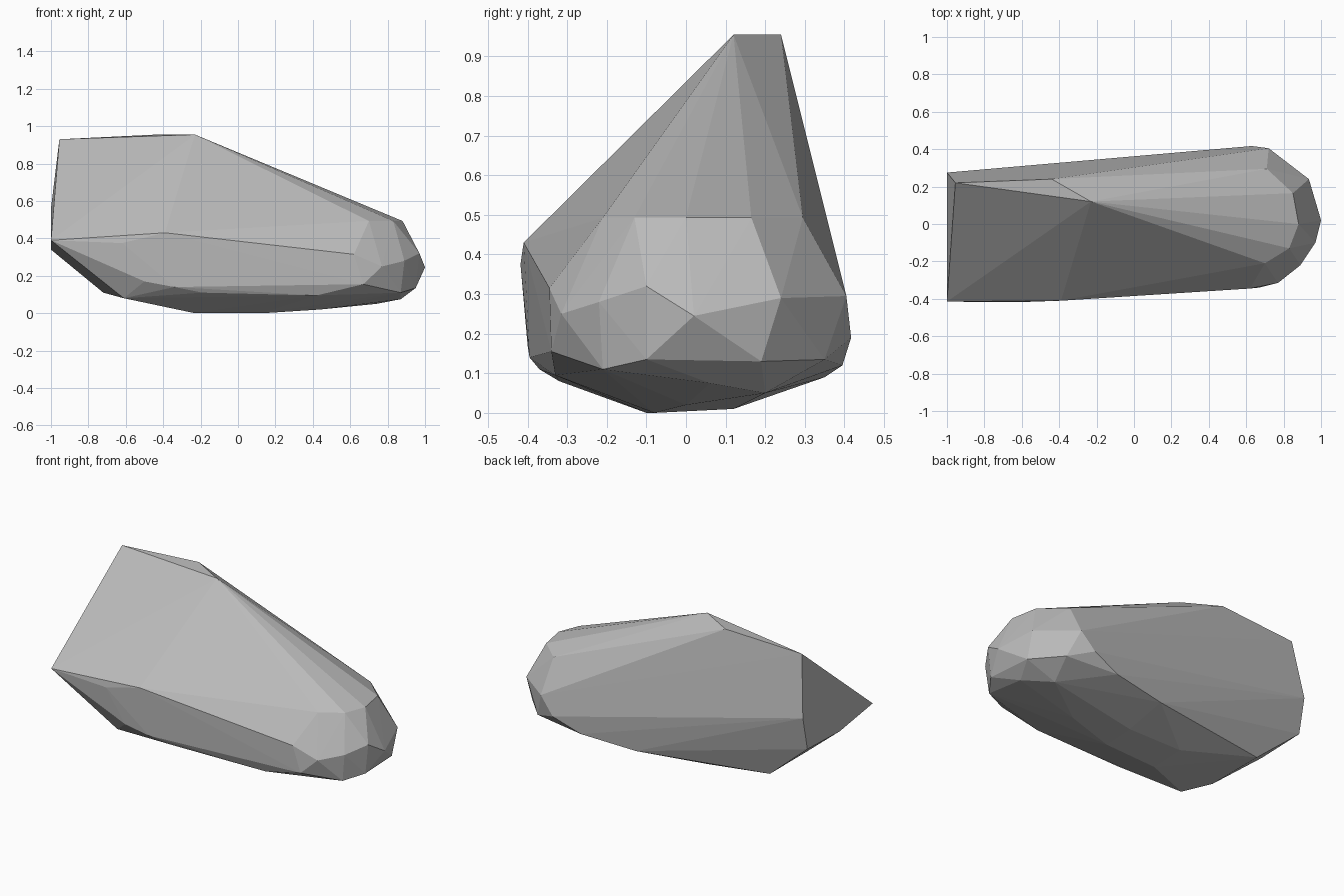
import bpy
import bmesh
from mathutils import Vector

# Remove the default object
default_cube = bpy.data.objects.get("Cube")
if default_cube:
    bpy.data.objects.remove(default_cube, do_unlink=True)

CENTI = 0.01  # corner positions below are in hundredths of a unit


def stone_material(name, color):
    material = bpy.data.materials.new(name)
    material.use_nodes = True
    material.diffuse_color = color
    shader = next(n for n in material.node_tree.nodes if n.type == "BSDF_PRINCIPLED")
    shader.inputs["Base Color"].default_value = color
    shader.inputs["Roughness"].default_value = 1
    return material


def level(height, *corners):
    """Band of corners that all lie at the same height."""
    return [(x, y, height) for x, y in corners]


def chiselled_block(name, bands, material):
    """Wrap the bands of chipped corners in one faceted, flat-shaded shell."""
    bm = bmesh.new()
    for band in bands:
        for corner in band:
            bm.verts.new(Vector(corner) * CENTI)
    bmesh.ops.convex_hull(bm, input=bm.verts[:], use_existing_faces=False)
    loose = [vert for vert in bm.verts if not vert.link_faces]
    bmesh.ops.delete(bm, geom=loose, context="VERTS")
    bmesh.ops.recalc_face_normals(bm, faces=bm.faces[:])
    for face in bm.faces:
        face.smooth = False
    mesh = bpy.data.meshes.new(name)
    bm.to_mesh(mesh)
    bm.free()
    mesh.materials.append(material)
    rock = bpy.data.objects.new(name, mesh)
    bpy.context.scene.collection.objects.link(rock)
    return rock


# High crest at the blunt end
crest = [(-95.5, 22, 93), (-44, 24, 95.5), (-23, 12, 95.5)]

# Steep end cut and the front shoulder
end_cut = [(-100, -41.5, 39), (-100, 27.5, 56), (-100, 23, 35), (-100, -9, 34)]
shoulder = [(-39, -41, 43), (-62, -41.8, 37.5)]

# Rim around the top of the rounded nose
nose_rim = level(49.3, (70, -21), (83, -13), (88, 0), (85, 16.5), (71, 29.5))

# Widest band around the nose
nose_belly = [(62, -34.5, 31.5), (77, -31.5, 25), (89, -22, 28), (97, -10, 32),
              (100, 2, 24.5), (93.5, 24, 29), (72, 40.5, 29.5), (63, 41.7, 19)]

# Chipped lower edge, from the front round the nose to the back
lower_edge = [(-50, -40, 17), (-34, -39.5, 14), (-19, -37, 11), (42, -33, 9.5),
              (67, -34, 15.5), (87, -21, 11), (95, -10, 13.5), (93, 19, 13),
              (78, 35, 13.5), (45, 39.5, 12), (10, 35, 9)]

# Sloping underside and the flat foot it rests on
underside = [(-72, 20, 11), (-72, -18, 11), (-61, -32, 8),
             (87, 6, 7.5), (74, 20, 5), (44, 0, 2)]
foot = level(0, (-23, -10), (13, -8)) + level(1, (-23, 12), (13, 12))

stone_grey = stone_material("stone grey", (0.5, 0.5, 0.5, 1))
chiselled_block("rock", [crest, end_cut, shoulder, nose_rim, nose_belly,
                         lower_edge, underside, foot], stone_grey)
